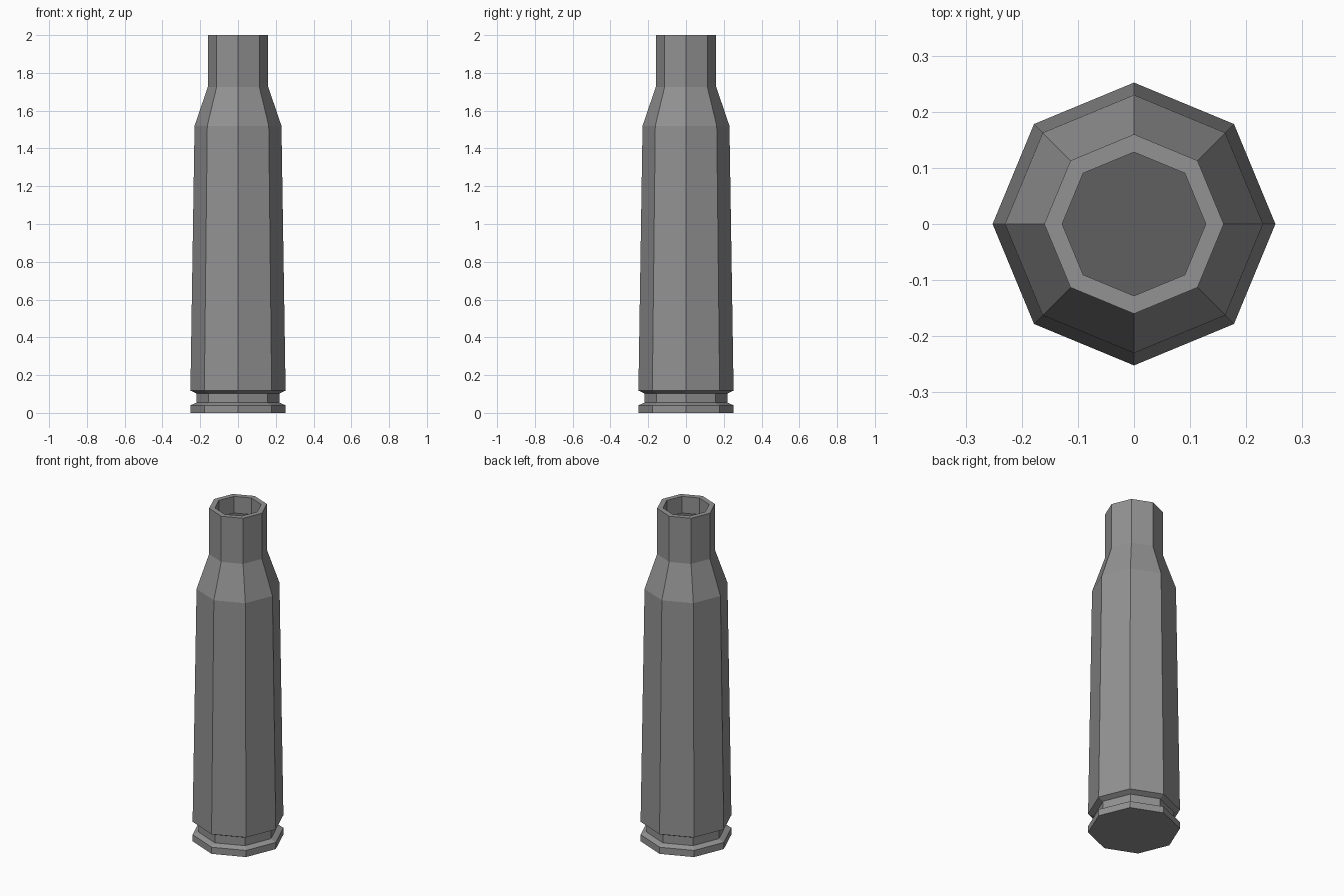
import bpy, bmesh
from math import cos, sin, tau

if "Cube" in bpy.data.objects:
    bpy.data.objects.remove(bpy.data.objects["Cube"])

SIDES = 8

# Profile (radius, height) from the base rim up to the mouth, then down the inner lip
profile = [
    (0.252, 0.0), (0.252, 0.04),      # rim
    (0.22, 0.054), (0.22, 0.103),     # extractor groove
    (0.252, 0.118), (0.23, 1.52),     # tapered body
    (0.16, 1.725), (0.16, 2.0),       # shoulder and neck
    (0.128, 2.0), (0.128, 1.9),       # mouth and inner lip
]


def material(name, grey):
    mat = bpy.data.materials.new(name)
    mat.diffuse_color = (grey, grey, grey, 1)
    mat.use_nodes = True
    mat.node_tree.nodes["Principled BSDF"].inputs["Base Color"].default_value = mat.diffuse_color
    return mat


bm = bmesh.new()
rings = [[bm.verts.new((r * cos(tau * i / SIDES), r * sin(tau * i / SIDES), z))
          for i in range(SIDES)] for r, z in profile]

# Flat base, and the dark floor inside the mouth
bm.faces.new(rings[0][::-1])
bm.faces.new(rings[-1]).material_index = 1

# Walls
for low, high in zip(rings, rings[1:]):
    for i in range(SIDES):
        j = (i + 1) % SIDES
        bm.faces.new((low[i], low[j], high[j], high[i]))

mesh = bpy.data.meshes.new("cartridge_case")
bm.to_mesh(mesh)
bm.free()
mesh.materials.append(material("dark_metal", 0.29))
mesh.materials.append(material("dark_inside", 0.117))
bpy.context.collection.objects.link(bpy.data.objects.new("cartridge_case", mesh))
